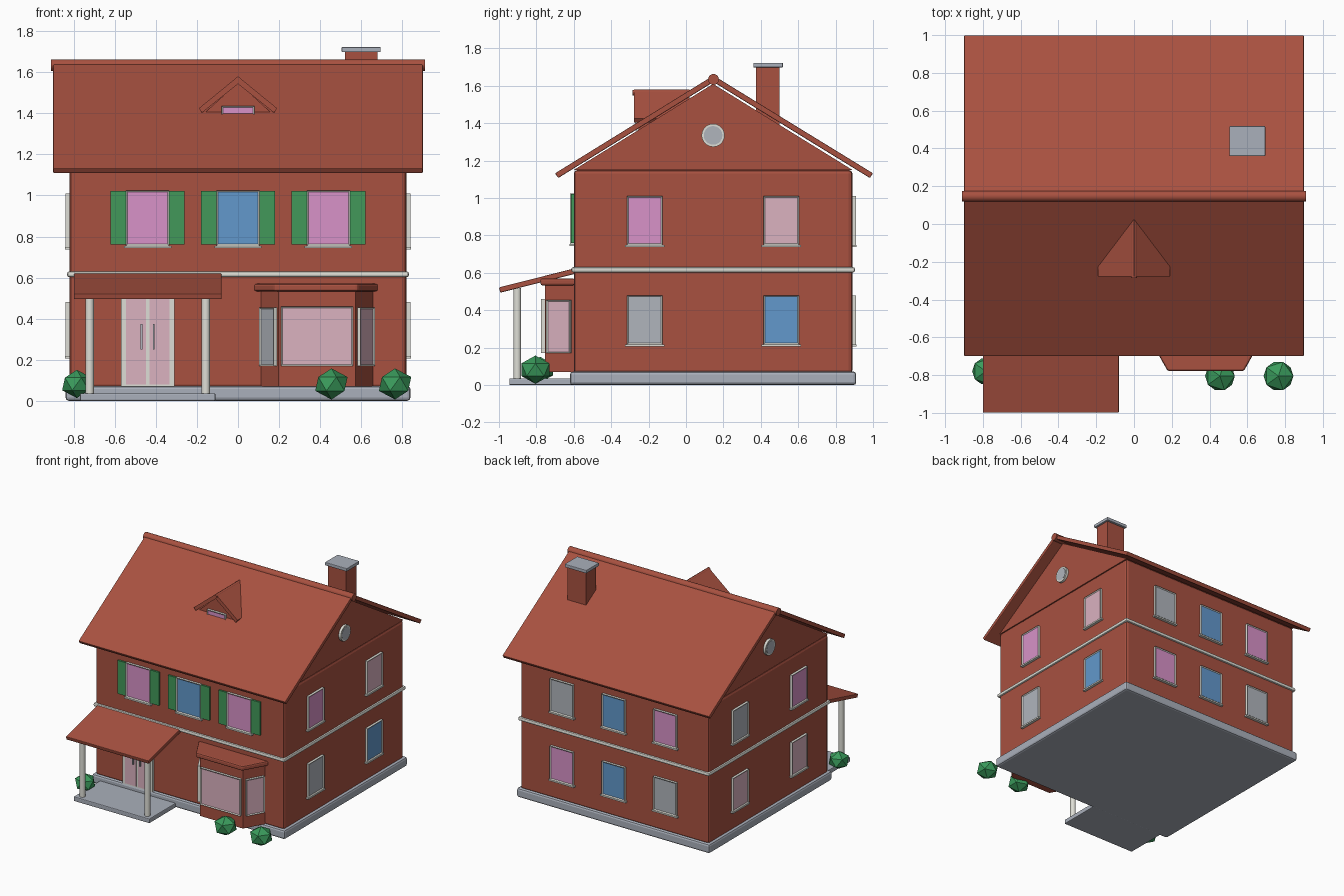
import bpy, bmesh, math
from mathutils import Matrix, Vector

if "Cube" in bpy.data.objects:
    bpy.data.objects.remove(bpy.data.objects["Cube"])


def material(name, r, g, b):
    m = bpy.data.materials.new(name)
    lin = [((c / 255 + 0.055) / 1.055) ** 2.4 for c in (r, g, b)]
    m.diffuse_color = (*lin, 1)
    m.use_nodes = True
    m.node_tree.nodes["Principled BSDF"].inputs["Base Color"].default_value = m.diffuse_color
    return m


BRICK = material("brick_red", 168, 81, 64)
TRIM = material("trim_white", 222, 222, 214)
STONE = material("stone_grey", 170, 176, 187)
GREY = material("glass_grey", 176, 181, 188)
PINK = material("glass_pink", 216, 146, 200)
PALE = material("glass_pale_pink", 219, 178, 192)
BLUE = material("glass_blue", 98, 152, 204)
SHUTTER = material("shutter_green", 66, 152, 90)
BUSH = material("bush_green", 58, 155, 92)


def finish(name, bm, mats, bevel=0, matrix=None):
    bmesh.ops.recalc_face_normals(bm, faces=bm.faces)
    me = bpy.data.meshes.new(name)
    bm.to_mesh(me)
    bm.free()
    ob = bpy.data.objects.new(name, me)
    bpy.context.collection.objects.link(ob)
    for m in mats:
        me.materials.append(m)
    if matrix:
        ob.matrix_world = matrix
    if bevel:
        mod = ob.modifiers.new("soft_edges", 'BEVEL')
        mod.width, mod.segments = bevel, 2
    return ob


def prism(name, pts, axis, a, b, mat, bevel=0, matrix=None):
    """Extrude a 2D outline from a to b along the given axis."""
    put = {'x': lambda u, v: (a, u, v), 'y': lambda u, v: (u, a, v),
           'z': lambda u, v: (u, v, a)}[axis]
    bm = bmesh.new()
    f = bm.faces.new([bm.verts.new(put(*p)) for p in pts])
    ext = bmesh.ops.extrude_face_region(bm, geom=[f])
    move = Vector([(b - a) * (axis == k) for k in 'xyz'])
    bmesh.ops.translate(bm, vec=move, verts=[v for v in ext['geom'] if isinstance(v, bmesh.types.BMVert)])
    return finish(name, bm, [mat], bevel, matrix)


def box(name, x0, x1, y0, y1, z0, z1, mat, bevel=0, matrix=None):
    return prism(name, [(x0, y0), (x1, y0), (x1, y1), (x0, y1)], 'z', z0, z1, mat, bevel, matrix)


def cylinder(name, p, r, length, mat, rot=None, sides=20):
    bm = bmesh.new()
    bmesh.ops.create_cone(bm, cap_ends=True, segments=sides, radius1=r, radius2=r, depth=length)
    for f in bm.faces:
        f.smooth = len(f.verts) == 4
    return finish(name, bm, [mat], 0, Matrix.Translation(p) @ (rot or Matrix()))


def window(name, x, y, angle, w, z0, z1, pane, sill=True, out=0.014):
    """Framed window with an inset pane; local -y points out of the wall."""
    m = Matrix.Translation((x, y, 0)) @ Matrix.Rotation(angle, 4, 'Z')
    bm = bmesh.new()
    bmesh.ops.create_cube(bm, size=1, matrix=Matrix.Translation((0, -out / 2, (z0 + z1) / 2))
                          @ Matrix.Diagonal((w, out + 0.01, z1 - z0, 1)))
    front = [f for f in bm.faces if f.normal.y < -0.9]
    bmesh.ops.inset_region(bm, faces=front, thickness=0.011, depth=-0.006)
    front[0].material_index = 1
    finish(name, bm, [TRIM, pane], 0, m)
    if sill:
        box(name + "_sill", -w / 2 - 0.01, w / 2 + 0.01, -0.022, 0.005, z0 - 0.012, z0, TRIM, 0, m)


# Main body
box("foundation", -0.84, 0.84, -0.62, 0.91, 0, 0.072, STONE, 0.015)
box("walls", -0.82, 0.82, -0.6, 0.89, 0.06, 1.15, BRICK, 0.02)
prism("gable", [(-0.6, 1.15), (0.89, 1.15), (0.145, 1.61)], 'x', -0.818, 0.818, BRICK)
box("belt_course", -0.832, 0.832, -0.613, 0.903, 0.602, 0.63, TRIM, 0.01)

# Main roof and ridge
prism("roof", [(-0.7, 1.132), (0.147, 1.655), (1.0, 1.132), (0.983, 1.107), (0.147, 1.62), (-0.683, 1.107)],
      'x', -0.9, 0.9, BRICK, 0.005)
ALONG_X = Matrix.Rotation(math.pi / 2, 4, 'Y')
cylinder("ridge_cap", (0, 0.147, 1.634), 0.029, 1.82, BRICK, ALONG_X)

# Chimney
box("chimney", 0.52, 0.68, 0.375, 0.5, 1.38, 1.7, BRICK)
box("chimney_cap", 0.505, 0.695, 0.36, 0.518, 1.698, 1.723, STONE, 0.004)

# Dormer
prism("dormer_roof", [(-0.19, 1.425), (0, 1.58), (0.19, 1.425), (0.175, 1.403), (0, 1.543), (-0.175, 1.403)],
      'y', -0.278, 0.02, BRICK)
prism("dormer_wall", [(-0.16, 1.36), (0.16, 1.36), (0.16, 1.405), (0, 1.55), (-0.16, 1.405)],
      'y', -0.255, 0.0, BRICK)
cylinder("dormer_ridge", (0, -0.14, 1.562), 0.015, 0.29, BRICK, Matrix.Rotation(math.pi / 2, 4, 'X'), 12)
window("dormer_window", 0, -0.255, 0, 0.16, 1.36, 1.436, PINK, False)

# Upper front windows with shutters
for i, (x, col) in enumerate([(-0.44, PINK), (0, BLUE), (0.44, PINK)]):
    window(f"front_window_{i}", x, -0.6, 0, 0.21, 0.755, 1.025, col)
    for s in (-1, 1):
        c = x + s * 0.142
        box(f"shutter_{i}_{s}", c - 0.038, c + 0.038, -0.614, -0.595, 0.76, 1.022, SHUTTER)

# Side and back windows: colours listed as (upper, lower)
ROWS = ((0.75, 1.01), (0.217, 0.48))
SIDES = {1: ((-0.22, (PINK, GREY)), (0.51, (PALE, BLUE))),
         -1: ((-0.22, (PINK, PALE)), (0.51, (GREY, PALE)))}
for s, cols in SIDES.items():
    for i, (y, pair) in enumerate(cols):
        for j, (z0, z1) in enumerate(ROWS):
            window(f"side_window_{s}_{i}_{j}", s * 0.82, y, s * math.pi / 2, 0.19, z0, z1, pair[j])
    cylinder(f"gable_vent_frame_{s}", (s * 0.822, 0.145, 1.335), 0.062, 0.03, TRIM, ALONG_X)
    cylinder(f"gable_vent_glass_{s}", (s * 0.835, 0.145, 1.335), 0.05, 0.008, GREY, ALONG_X)
for i, (x, pair) in enumerate([(0.45, (GREY, PINK)), (0, (BLUE, BLUE)), (-0.45, (PINK, GREY))]):
    for j, (z0, z1) in enumerate(ROWS):
        window(f"back_window_{i}_{j}", x, 0.89, math.pi, 0.2, z0, z1, pair[j])

# Porch
box("porch_slab", -0.77, -0.11, -0.945, -0.6, 0, 0.036, STONE, 0.006)
for i, x in enumerate((-0.722, -0.157)):
    cylinder(f"porch_post_{i}", (x, -0.902, 0.275), 0.021, 0.49, TRIM)
prism("porch_roof", [(-1.0, 0.522), (-0.595, 0.624), (-0.595, 0.594), (-0.993, 0.494)],
      'x', -0.8, -0.08, BRICK, 0.005)

# Double door
box("door_frame", -0.57, -0.31, -0.622, -0.59, 0.07, 0.53, TRIM)
for s in (-1, 1):
    c = -0.44 + s * 0.057
    box(f"door_leaf_{s}", c - 0.049, c + 0.049, -0.628, -0.62, 0.08, 0.51, PALE)
    h = -0.44 + s * 0.03
    box(f"door_handle_{s}", h - 0.004, h + 0.004, -0.64, -0.626, 0.25, 0.375, GREY)

# Bay window
BAY = [(0.11, -0.595), (0.66, -0.595), (0.572, -0.755), (0.198, -0.755)]
prism("bay_body", BAY, 'z', 0.07, 0.54, BRICK)
EAVE = [(0.075, -0.595), (0.685, -0.595), (0.582, -0.778), (0.178, -0.778)]
prism("bay_roof", EAVE, 'z', 0.533, 0.57, BRICK, 0.01)
window("bay_front_window", 0.385, -0.755, 0, 0.35, 0.17, 0.46, PALE, False)
box("bay_pink_pane", 0.352, 0.405, -0.766, -0.76, 0.182, 0.449, PINK)
box("bay_blue_pane", 0.405, 0.549, -0.766, -0.76, 0.182, 0.449, BLUE)
lean = math.atan2(0.16, 0.088)
window("bay_right_window", 0.616, -0.675, lean, 0.145, 0.17, 0.455, PALE, False)
window("bay_left_window", 0.154, -0.675, -lean, 0.145, 0.17, 0.455, GREY, False)

# Bushes
for i, (x, y) in enumerate([(-0.785, -0.78), (0.455, -0.805), (0.765, -0.805)]):
    bm = bmesh.new()
    r = 0.08 if i == 0 else 0.088
    bmesh.ops.create_icosphere(bm, subdivisions=1, radius=r)
    finish(f"bush_{i}", bm, [BUSH], 0, Matrix.Translation((x, y, 0.082)) @ Matrix.Diagonal((1, 1, 0.86, 1)))
